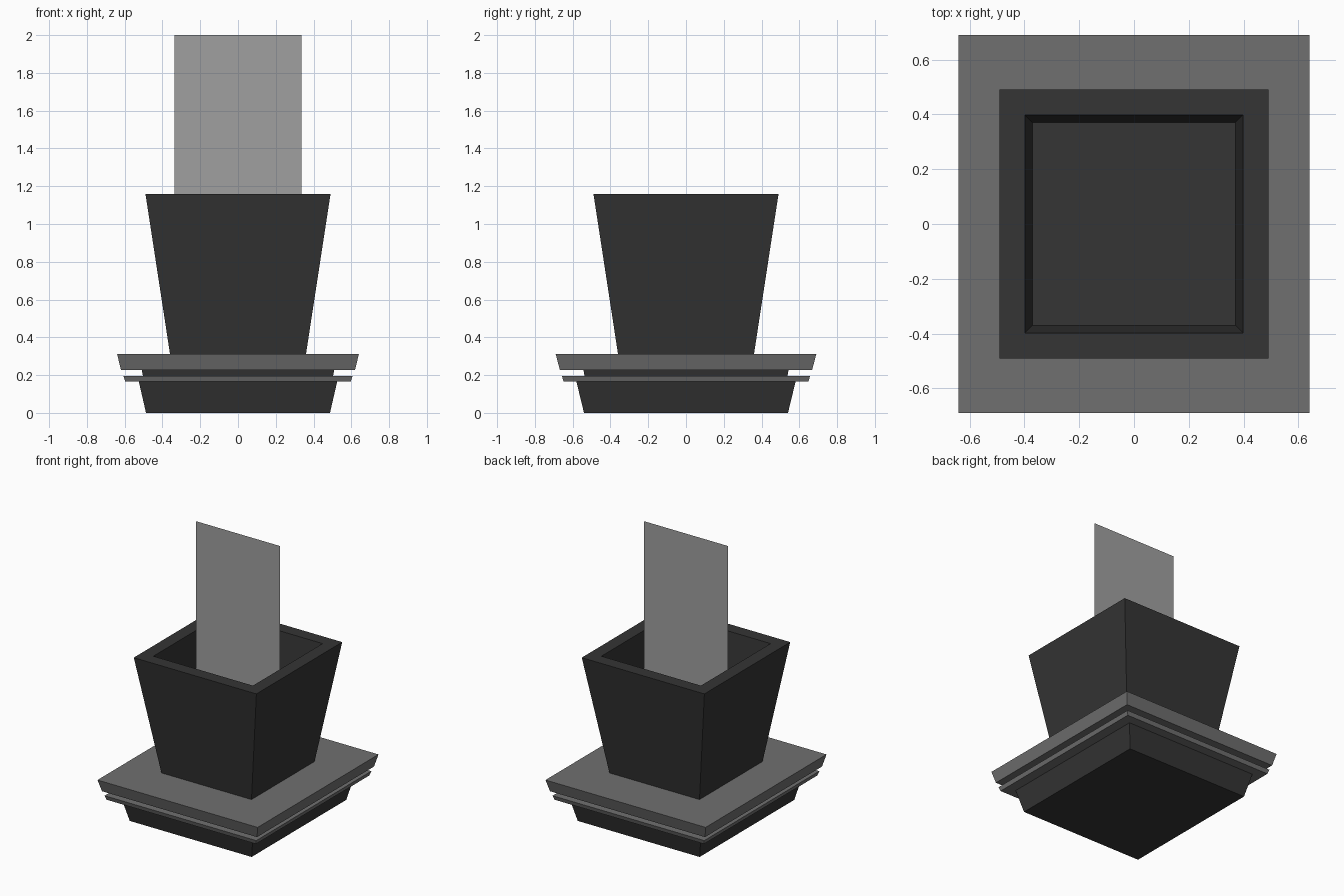
import bpy, bmesh

if "Cube" in bpy.data.objects:
    bpy.data.objects.remove(bpy.data.objects["Cube"])


def material(name, v):
    m = bpy.data.materials.new(name)
    m.diffuse_color = (v, v, v, 1)
    m.use_nodes = True
    m.node_tree.nodes["Principled BSDF"].inputs["Base Color"].default_value = m.diffuse_color
    return m


def add_object(name, bm, mat):
    bmesh.ops.recalc_face_normals(bm, faces=bm.faces)
    me = bpy.data.meshes.new(name)
    bm.to_mesh(me)
    bm.free()
    me.materials.append(mat)
    ob = bpy.data.objects.new(name, me)
    bpy.context.collection.objects.link(ob)
    return ob


def rect_loft(name, rings, mat):
    """Loft through rectangles (half x, half y, z), capping both ends."""
    bm = bmesh.new()
    loops = [[bm.verts.new((sx * hx, sy * hy, z))
              for sx, sy in ((-1, -1), (1, -1), (1, 1), (-1, 1))]
             for hx, hy, z in rings]
    for a, b in zip(loops, loops[1:]):
        for i in range(4):
            j = (i + 1) % 4
            bm.faces.new((a[i], a[j], b[j], b[i]))
    bm.faces.new(loops[0])
    bm.faces.new(loops[-1])
    return add_object(name, bm, mat)


dark = material("dark_stone", 0.035)
mid = material("grey_stone", 0.16)
pale = material("pale_grey", 0.35)

# Stepped pedestal
rect_loft("base", [(.487, .54, 0), (.525, .58, .165)], dark)
rect_loft("lower_trim", [(.597, .648, .165), (.606, .657, .195)], mid)
rect_loft("neck", [(.503, .537, .195), (.51, .543, .228)], dark)
rect_loft("top_slab", [(.62, .668, .228), (.64, .69, .312)], mid)

# Tapered pot with recessed inside
rect_loft("pot", [(.36, .36, .312), (.49, .49, 1.16),
                  (.398, .398, 1.16), (.37, .37, .88)], dark)

# Upright flat card standing in the pot
bm = bmesh.new()
bm.faces.new([bm.verts.new(p) for p in
              ((-.336, 0, .88), (.336, 0, .88), (.336, 0, 2), (-.336, 0, 2))])
add_object("upright_card", bm, pale)
